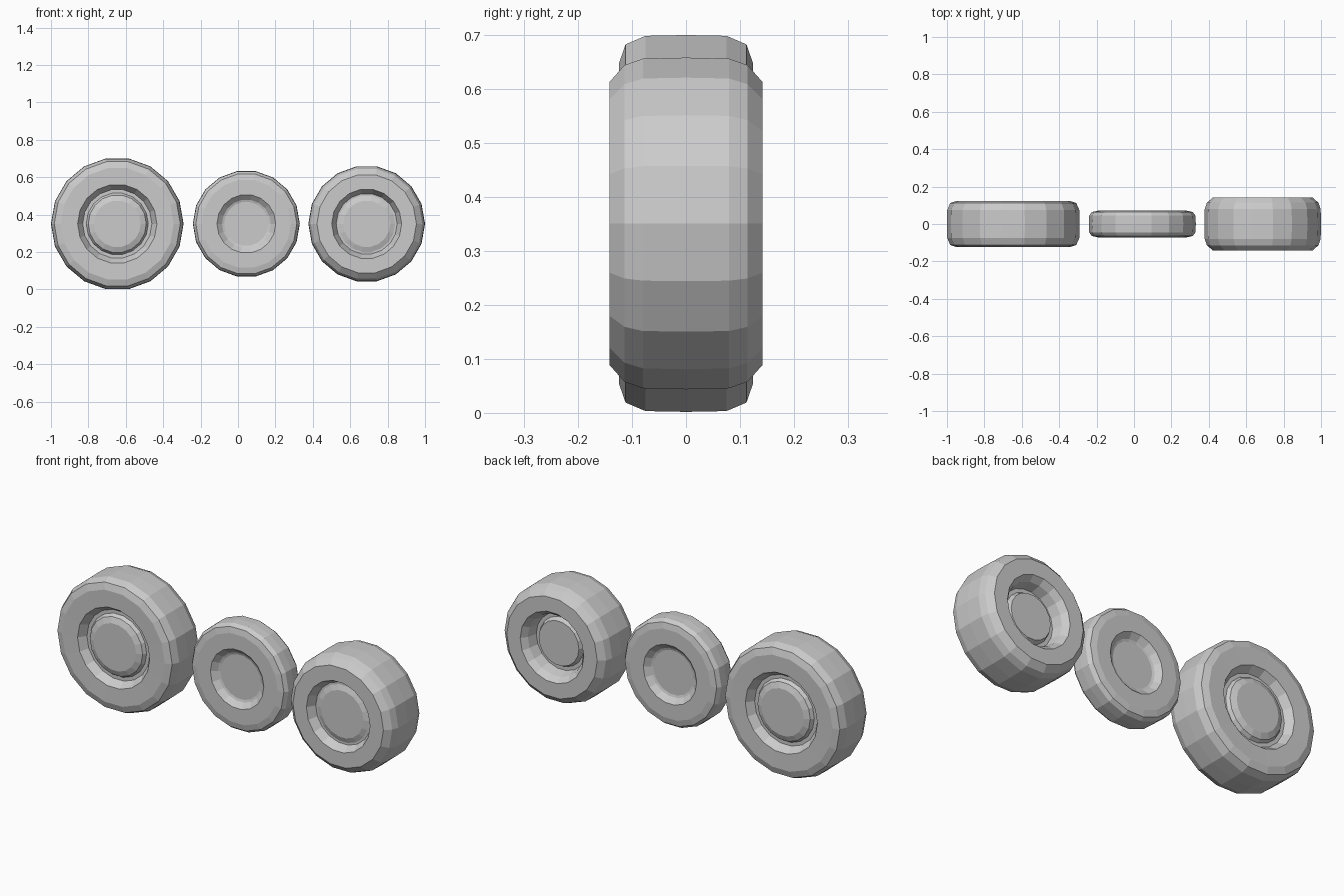
import bpy, bmesh, math

if "Cube" in bpy.data.objects:
    bpy.data.objects.remove(bpy.data.objects["Cube"])

SIDES = 18
AXLE_Z = 0.351


def lathe(name, profile, cx):
    """Revolve (y, radius) points about the wheel axle, which runs along y."""
    bm = bmesh.new()
    rings = []
    for y, r in profile:
        rings.append([bm.verts.new((cx + r * math.cos(2 * math.pi * i / SIDES), y,
                                    AXLE_Z + r * math.sin(2 * math.pi * i / SIDES)))
                      for i in range(SIDES)])
    for a, b in zip(rings, rings[1:]):
        for i in range(SIDES):
            j = (i + 1) % SIDES
            bm.faces.new((a[i], a[j], b[j], b[i]))
    # close the hub faces
    if name.endswith("rim"):
        bm.faces.new(rings[0])
        bm.faces.new(rings[-1])
    bmesh.ops.recalc_face_normals(bm, faces=bm.faces)
    if not name.endswith("rim"):
        # open tyre band: make sure the tread faces outward
        tread = max(bm.faces, key=lambda f: f.calc_center_median().z)
        if tread.normal.z < 0:
            bmesh.ops.reverse_faces(bm, faces=bm.faces)
    mesh = bpy.data.meshes.new(name)
    bm.to_mesh(mesh)
    bm.free()
    bpy.context.collection.objects.link(bpy.data.objects.new(name, mesh))


def wheel(name, cx, shoulder, front_hub, back_hub):
    """shoulder: (half width, radius) from rim lip to tread centre.
    hubs: (half width, radius) from the centre disc out to the rim lip."""
    tyre = [(-y, r) for y, r in shoulder] + [(y, r) for y, r in shoulder[-2::-1]]
    lathe(name + "_tyre", tyre, cx)
    rim = [(-y, r) for y, r in front_hub] + [(y, r) for y, r in back_hub[::-1]]
    # rim barrel hidden under the tyre joins the two lips
    lathe(name + "_rim", rim, cx)


# large wheel with domed hub
hub = [(0.112, 0.125), (0.100, 0.155), (0.082, 0.166), (0.082, 0.185), (0.122, 0.212)]
wheel("large_wheel", -0.6455,
      [(0.122, 0.212), (0.124, 0.302), (0.112, 0.337), (0.075, 0.353), (0, 0.3545)],
      hub, hub)

# narrow wheel with flat hub
hub = [(0.042, 0.118), (0.046, 0.130), (0.071, 0.157)]
wheel("narrow_wheel", 0.0445,
      [(0.071, 0.157), (0.071, 0.238), (0.064, 0.270), (0.045, 0.284), (0, 0.286)],
      hub, hub)

# wide wheel, hub set deeper at the back
wheel("wide_wheel", 0.688,
      [(0.142, 0.187), (0.142, 0.266), (0.114, 0.298), (0.08, 0.310), (0, 0.312)],
      [(0.108, 0.125), (0.098, 0.152), (0.098, 0.163), (0.142, 0.187)],
      [(0.085, 0.118), (0.060, 0.130), (0.060, 0.150), (0.112, 0.163), (0.142, 0.187)])
